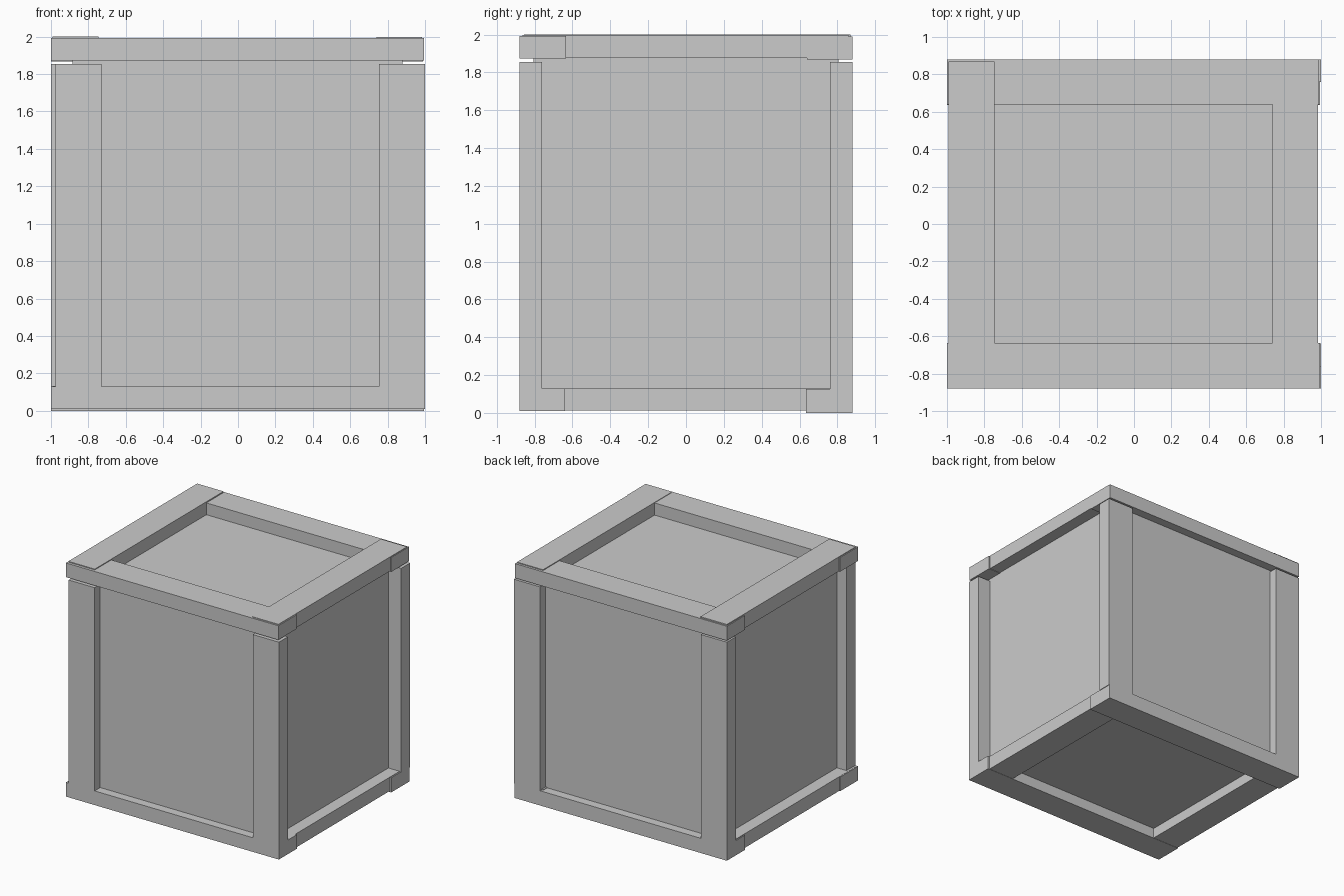
import bpy
import bmesh
from mathutils import Matrix, Vector

if "Cube" in bpy.data.objects:
    bpy.data.objects.remove(bpy.data.objects["Cube"])


def box(name, x, y, z):
    """Axis-aligned box given (min, max) on each axis."""
    bm = bmesh.new()
    bmesh.ops.create_cube(bm, size=1)
    size = Vector((x[1] - x[0], y[1] - y[0], z[1] - z[0]))
    bmesh.ops.scale(bm, vec=size, verts=bm.verts)
    mesh = bpy.data.meshes.new(name)
    bm.to_mesh(mesh)
    bm.free()
    obj = bpy.data.objects.new(name, mesh)
    obj.location = (sum(x) / 2, sum(y) / 2, sum(z) / 2)
    bpy.context.collection.objects.link(obj)
    return obj


# Inner crate body, recessed behind the frame on every side
box("crate_body", (-0.885, 0.88), (-0.805, 0.805), (0.10, 1.89))

# Long boards across front and back, top and bottom
box("front_top_board", (-1.0, 0.995), (-0.88, -0.635), (1.873, 1.993))
box("back_top_board", (-1.0, 0.99), (0.64, 0.88), (1.868, 1.99))
box("front_bottom_board", (-1.0, 1.0), (-0.88, -0.64), (0.01, 0.13))
box("back_bottom_board", (-1.0, 0.995), (0.635, 0.88), (0.0, 0.125))

# Side boards, slightly inset and overlapping the long boards
for level, (z0, z1) in {"top": (1.877, 2.0), "bottom": (0.012, 0.132)}.items():
    box(f"left_{level}_board", (-0.993, -0.745), (-0.857, 0.87), (z0, z1))
    box(f"right_{level}_board", (0.74, 0.985), (-0.865, 0.86), (z0, z1 - 0.003))

# Corner posts, stopping just short of the top frame
posts = {
    "front_left_post": ((-0.975, -0.73), (-0.88, -0.76)),
    "front_right_post": ((0.755, 1.0), (-0.88, -0.76)),
    "back_left_post": ((-1.0, -0.755), (0.76, 0.88)),
    "back_right_post": ((0.755, 1.0), (0.76, 0.88)),
}
for name, (x, y) in posts.items():
    box(name, x, y, (0.122, 1.855))
